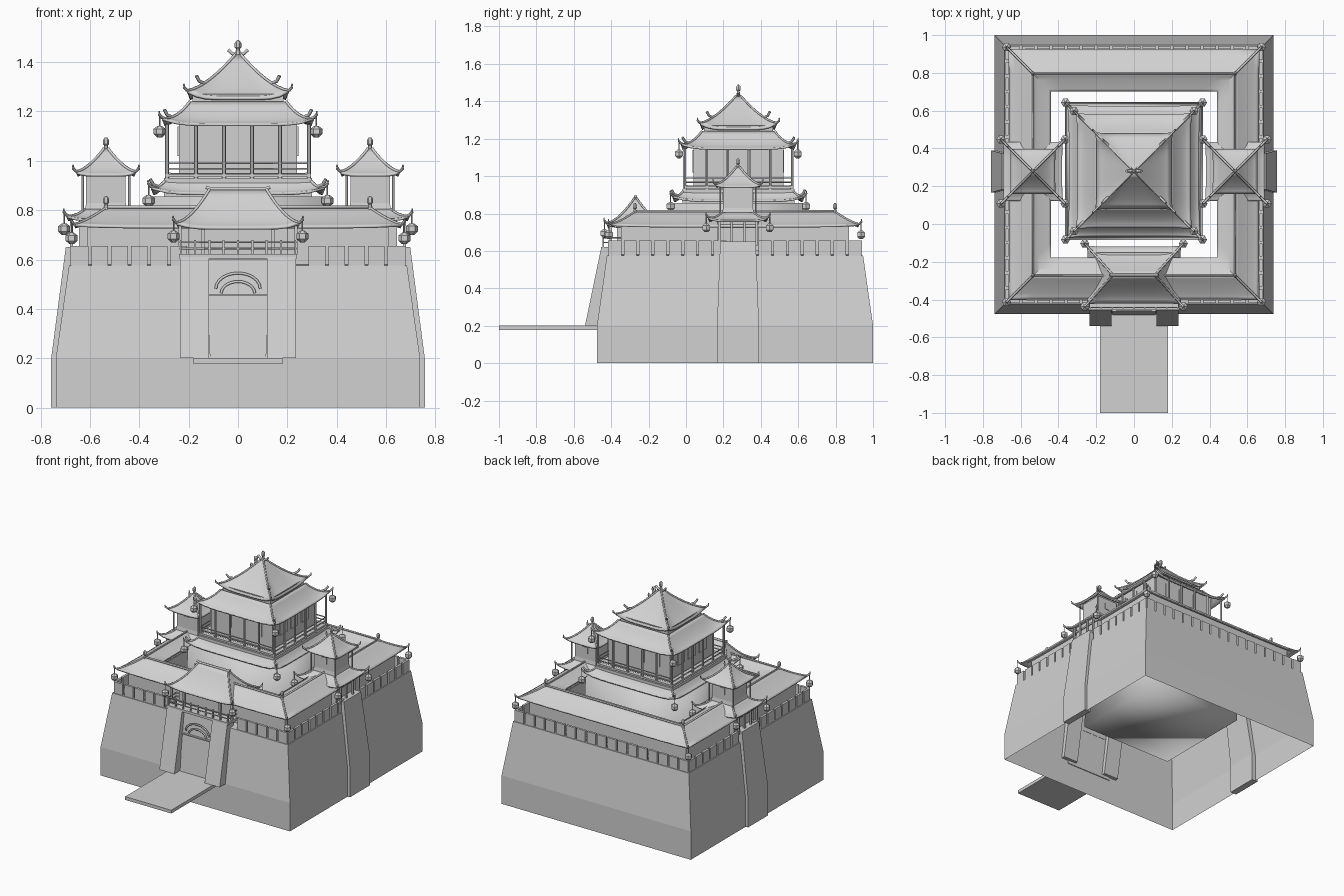
import bpy, math
from mathutils import Vector

old = bpy.data.objects.get("Cube")
if old:
    bpy.data.objects.remove(old)

stone = bpy.data.materials.new("light_grey_stone")
stone.use_nodes = True
GREY = (0.64, 0.64, 0.64, 1)
stone.diffuse_color = GREY
stone.node_tree.nodes["Principled BSDF"].inputs["Base Color"].default_value = GREY


def add(name, verts, faces, smooth=False):
    me = bpy.data.meshes.new(name)
    me.from_pydata(verts, [], faces)
    me.materials.append(stone)
    ob = bpy.data.objects.new(name, me)
    bpy.context.collection.objects.link(ob)
    if smooth:
        bpy.ops.object.select_all(action='DESELECT')
        ob.select_set(True)
        bpy.context.view_layer.objects.active = ob
        bpy.ops.object.shade_smooth_by_angle(angle=math.radians(35))
    return ob


def bands(n, rings):
    """Quads joining successive closed loops of n points."""
    return [(r * n + i, r * n + (i + 1) % n, (r + 1) * n + (i + 1) % n, (r + 1) * n + i)
            for r in range(rings - 1) for i in range(n)]


def prism(name, low, high):
    """Block between two rectangles (x0, x1, y0, y1, z)."""
    verts = [p for x0, x1, y0, y1, z in (low, high)
             for p in ((x0, y0, z), (x1, y0, z), (x1, y1, z), (x0, y1, z))]
    return add(name, verts, bands(4, 2) + [(3, 2, 1, 0), (4, 5, 6, 7)])


def box(name, x0, x1, y0, y1, z0, z1):
    return prism(name, (x0, x1, y0, y1, z0), (x0, x1, y0, y1, z1))


def shell(name, cx, cy, levels):
    """Open square walls through (half size, height) levels."""
    verts = [(cx + sx * h, cy + sy * h, z) for h, z in levels
             for sx, sy in ((-1, -1), (1, -1), (1, 1), (-1, 1))]
    return add(name, verts, bands(4, len(levels)))


def lathe(name, cx, cy, z, profile, n=6):
    verts = [(cx + r * math.cos(math.tau * i / n), cy + r * math.sin(math.tau * i / n), z + h)
             for r, h in profile for i in range(n)]
    ends = [tuple(reversed(range(n))), tuple(range(len(verts) - n, len(verts)))]
    return add(name, verts, bands(n, len(profile)) + ends)


def tube(name, points, radius=0.006, closed=False):
    cu = bpy.data.curves.new(name, 'CURVE')
    cu.dimensions = '3D'
    cu.bevel_depth, cu.bevel_resolution, cu.use_fill_caps = radius, 1, True
    sp = cu.splines.new('POLY')
    sp.points.add(len(points) - 1)
    for p, co in zip(sp.points, points):
        p.co = (*co, 1)
    sp.use_cyclic_u = closed
    tmp = bpy.data.objects.new(name, cu)
    bpy.context.collection.objects.link(tmp)
    me = bpy.data.meshes.new_from_object(tmp.evaluated_get(bpy.context.evaluated_depsgraph_get()))
    bpy.data.objects.remove(tmp)
    me.materials.clear()
    me.materials.append(stone)
    bpy.context.collection.objects.link(bpy.data.objects.new(name, me))


def lantern(name, x, y, z):
    lathe(name, x, y, z, ((0.01, -0.025), (0.024, -0.012), (0.024, 0.01), (0.008, 0.022)))
    lathe(name + "_cord", x, y, z, ((0.003, 0.02), (0.003, 0.06)), 4)


def finial(name, x, y, z, s=1.0):
    lathe(name, x, y, z, [(r * s, h * s) for r, h in
          ((0.012, -0.01), (0.007, 0.012), (0.012, 0.018), (0.012, 0.035), (0.004, 0.045))])


def roof(name, cx, cy, eave, top, lift=0.02, power=1.6, hips=True, lanterns=False, curl=False):
    """Sagging hipped roof from eave (hx, hy, z) to top (hx, hy, z), corners swept up."""
    levels, m = 8, 12

    def point(a, b, corner, t):
        sweep = corner ** 6 * (1 - t) ** 2 * lift
        hx, hy = (eave[k] + (top[k] - eave[k]) * t + sweep * 0.3 for k in (0, 1))
        return Vector((cx + a * hx, cy + b * hy, eave[2] + (top[2] - eave[2]) * t ** power + sweep))

    verts = []
    for lv in range(levels + 1):
        for k in range(4):
            for i in range(m):
                u = 2 * i / m - 1
                a, b = ((u, -1), (1, u), (-u, 1), (-1, -u))[k]
                verts.append(point(a, b, abs(u), lv / levels))
    ob = add(name, verts, bands(4 * m, levels + 1), True)
    mod = ob.modifiers.new("thickness", 'SOLIDIFY')
    mod.thickness, mod.offset = 0.01, -1
    for a in (-1, 1):
        for b in (-1, 1):
            tip = point(a, b, 1, 0)
            if hips:
                path = [point(a, b, 1, 1 - i / levels) for i in range(levels + 1)]
                end = tip + Vector((a * 0.012, b * 0.012, 0.014))
                tube(name + "_hip", path + [end], 0.006)
                finial(name + "_tip", end.x, end.y, end.z, 0.3)
            if curl:
                p = point(a, b, 1, 0.35)
                tube(name + "_curl", [p, p + Vector((a * 0.02, b * 0.02, 0.008)),
                                      p + Vector((a * 0.032, b * 0.032, 0.03))], 0.007)
            if lanterns:
                lantern(name + "_lantern", tip.x + a * 0.01, tip.y + b * 0.01, tip.z - 0.055)


def railing(name, cx, cy, hx, hy, z, height):
    for dz in (height, height * 0.5):
        tube(name, [(cx + a * hx, cy + b * hy, z + dz)
                    for a, b in ((-1, -1), (1, -1), (1, 1), (-1, 1))], 0.004, True)


# Fortress wall, hollow beneath, with a terrace and an upper wall
CY = 0.262
shell("fortress_wall", 0, CY, ((0.738, 0), (0.738, 0.2), (0.685, 0.575)))
shell("terrace_and_upper_wall", 0, CY, ((0.685, 0.575), (0.61, 0.58), (0.61, 0.755)))
shell("courtyard_wall", 0, CY, ((0.445, 0.6), (0.445, 0.775)))

# Battlement panels with narrow slots
count = 17
step = 1.36 / count
for i in range(count):
    u = -0.68 + step * (i + 0.5)
    w = step / 2 - 0.006
    z0, z1 = 0.57, 0.655
    box("back_battlement", u - w, u + w, CY + 0.664, CY + 0.68, z0, z1)
    if abs(u) > 0.24:
        box("front_battlement", u - w, u + w, CY - 0.68, CY - 0.664, z0, z1)
    if abs(u) > 0.08:
        for x in (-0.672, 0.672):
            box("side_battlement", x - 0.008, x + 0.008, CY + u - w, CY + u + w, z0, z1)

# Ring roof over the wall
roof("wall_roof_outer", 0, CY, (0.662, 0.662, 0.735), (0.535, 0.535, 0.81), 0.008, 1.2, lanterns=True)
roof("wall_roof_inner", 0, CY, (0.535, 0.535, 0.81), (0.44, 0.44, 0.765), 0, 0.8, hips=False)
corners = [(a * 0.535, CY + b * 0.535, 0.812) for a, b in ((-1, -1), (1, -1), (1, 1), (-1, 1))]
tube("wall_ridge", corners, 0.007, True)
for c in corners:
    finial("wall_ridge_finial", *c)

# Bridge and gate
box("bridge", -0.18, 0.18, -1, -0.47, 0.177, 0.2)
for s in (-1, 1):
    x0, x1 = sorted((s * 0.118, s * 0.235))
    prism("gate_pillar", (x0, x1, -0.54, -0.45, 0.2), (x0, x1, -0.455, -0.38, 0.61))
prism("gate_door", (-0.114, 0.114, -0.482, -0.474, 0.2), (-0.125, 0.125, -0.43, -0.415, 0.6))
for r, base in ((0.068, 0.463), (0.09, 0.482)):
    tube("gate_arch", [(r * math.cos(math.pi * i / 12), -0.452, base + 0.7 * r * math.sin(math.pi * i / 12))
                       for i in range(13)], 0.006)
box("gate_lintel", -0.117, 0.117, -0.462, -0.435, 0.452, 0.46)
box("gate_balcony", -0.24, 0.24, -0.455, -0.34, 0.605, 0.622)

# Gatehouse
box("gatehouse_body", -0.2, 0.2, -0.37, -0.15, 0.6, 0.76)
for x in (-0.235, -0.14, 0.14, 0.235):
    box("gatehouse_column", x - 0.007, x + 0.007, -0.41, -0.396, 0.62, 0.735)
for i in range(9):
    x = -0.232 + i * 0.058
    box("gatehouse_post", x - 0.004, x + 0.004, -0.447, -0.439, 0.62, 0.68)
railing("gatehouse_rail", 0, -0.395, 0.235, 0.048, 0.62, 0.05)
roof("gatehouse_roof", 0, -0.27, (0.245, 0.15, 0.73), (0.115, 0.004, 0.885), 0.02, 1.4, lanterns=True)
tube("gatehouse_ridge", [(-0.13, -0.27, 0.893), (-0.11, -0.27, 0.886), (0.11, -0.27, 0.886),
                         (0.13, -0.27, 0.893)], 0.008)

# Side pavilions on buttresses
PY = 0.278
for s in (-1, 1):
    x = s * 0.535
    a0, a1 = sorted((s * 0.71, s * 0.757))
    t0, t1 = sorted((s * 0.64, s * 0.698))
    box("buttress_foot", a0, a1, PY - 0.112, PY + 0.112, 0, 0.2)
    prism("buttress", (a0, a1, PY - 0.112, PY + 0.112, 0.2), (t0, t1, PY - 0.095, PY + 0.095, 0.65))
    shell("pavilion_base", x, PY, ((0.11, 0.6), (0.11, 0.78)))
    for y in (-0.1, -0.035, 0.035, 0.1):
        box("pavilion_post", s * 0.675 - 0.006, s * 0.675 + 0.006, PY + y - 0.006, PY + y + 0.006, 0.63, 0.765)
    roof("pavilion_lower_roof", x, PY, (0.155, 0.155, 0.765), (0.085, 0.085, 0.805), 0.015, lanterns=True)
    shell("pavilion_body", x, PY, ((0.088, 0.79), (0.08, 0.83), (0.08, 0.95)))
    for dx in (-0.094, 0.094):
        for dy in (-0.094, 0.094):
            lathe("pavilion_column", x + dx, PY + dy, 0.79, ((0.005, 0), (0.005, 0.155)))
    for d in (-1, 1):
        y = PY + d * 0.081
        box("pavilion_window", x - 0.02, x + 0.02, y - 0.003, y + 0.003, 0.87, 0.915)
    roof("pavilion_upper_roof", x, PY, (0.118, 0.118, 0.945), (0.008, 0.008, 1.05), 0.012, 1.4)
    finial("pavilion_finial", x, PY, 1.05)

# Keep: tapered pedestal with softened shading, first roof and gallery
KY = 0.28
pedestal = prism("keep_pedestal", (-0.365, 0.365, KY - 0.365, KY + 0.365, 0.22),
                 (-0.345, 0.345, KY - 0.345, KY + 0.345, 0.855))
pedestal.data.shade_smooth()
box("keep_base", -0.3, 0.3, KY - 0.3, KY + 0.3, 0.85, 0.93)
roof("keep_lower_roof", 0, KY, (0.345, 0.345, 0.87), (0.275, 0.275, 0.95), 0.025, lanterns=True, curl=True)
box("gallery_floor", -0.295, 0.295, KY - 0.295, KY + 0.295, 0.935, 0.947)
shell("keep_body", 0, KY, ((0.24, 0.94), (0.24, 1.18)))
railing("gallery_rail", 0, KY, 0.288, 0.288, 0.945, 0.045)
for side in (-1, 1):
    for u in (-0.288, -0.17, -0.057, 0.057, 0.17, 0.288):
        lathe("gallery_column", u, KY + side * 0.288, 0.93, ((0.008, 0), (0.008, 0.218)))
        if abs(u) < 0.25:
            lathe("gallery_column", side * 0.288, KY + u, 0.93, ((0.008, 0), (0.008, 0.218)))
    for u in (-0.12, 0, 0.12):
        y, x = KY + side * 0.241, side * 0.241
        box("keep_panel", u - 0.04, u + 0.04, y - 0.004, y + 0.004, 1.02, 1.14)
        box("keep_panel", x - 0.004, x + 0.004, KY + u - 0.04, KY + u + 0.04, 1.02, 1.14)

# Keep: upper roofs and crown
roof("keep_middle_roof", 0, KY, (0.3, 0.3, 1.15), (0.195, 0.195, 1.24), 0.025, lanterns=True, curl=True)
shell("keep_upper_wall", 0, KY, ((0.185, 1.22), (0.185, 1.27)))
roof("keep_top_roof", 0, KY, (0.198, 0.198, 1.255), (0.012, 0.012, 1.43), 0.03, 1.25, curl=True)
tube("crown_horns", [(-0.04, KY, 1.45), (-0.02, KY, 1.432), (0.02, KY, 1.432), (0.04, KY, 1.45)], 0.008)
finial("crown_finial", 0, KY, 1.44, 1.1)
